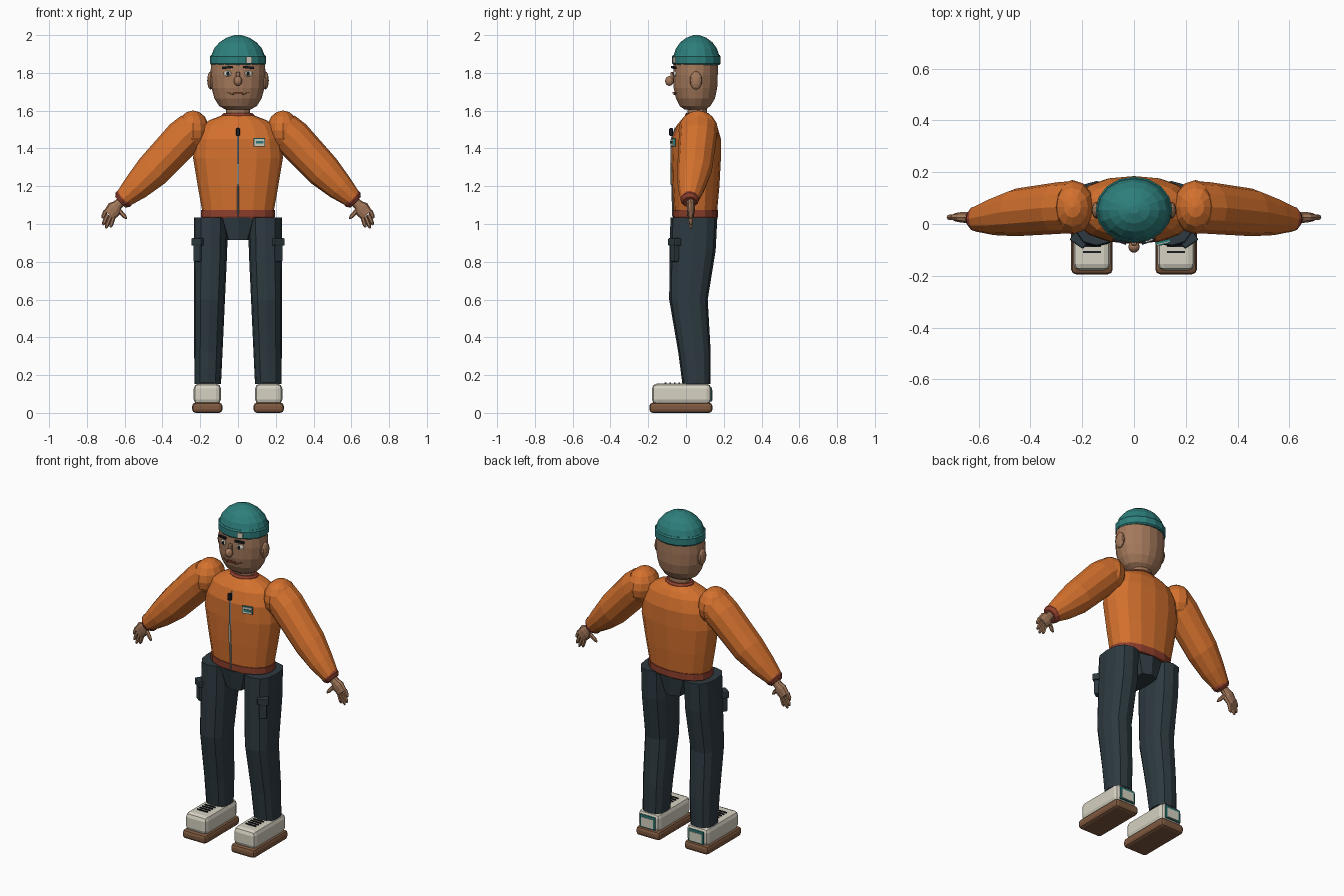
import bpy, bmesh, math
from mathutils import Vector, Matrix


def material(name, rgb):
    m = bpy.data.materials.new(name)
    m.diffuse_color = (*rgb, 1)
    return m


ORANGE = material("orange jacket", (.66, .165, .027))
RUST = material("rust trim", (.27, .05, .026))
TEAL = material("teal knit", (.026, .21, .20))
SKIN = material("skin", (.37, .19, .105))
NAVY = material("slate trousers", (.026, .042, .052))
CREAM = material("cream", (.67, .64, .54))
BROWN = material("brown sole", (.21, .10, .05))
DARK = material("near black", (.010, .012, .016))
GREY = material("grey metal", (.20, .22, .24))


def finish(bm, name, mat):
    bmesh.ops.recalc_face_normals(bm, faces=bm.faces)
    me = bpy.data.meshes.new(name)
    bm.to_mesh(me)
    bm.free()
    me.materials.append(mat)
    ob = bpy.data.objects.new(name, me)
    bpy.context.collection.objects.link(ob)
    return ob


def power(v, e):
    return math.copysign(abs(v) ** e, v)


def loft(name, rings, mat, sides=16, axis=(0, 0, 1), square=2.0):
    """Skin rings (x, y, z, ra, rb), all perpendicular to one axis."""
    t = Vector(axis).normalized()
    a = Vector((0, 1, 0)).cross(t).normalized()
    b = t.cross(a)
    bm = bmesh.new()
    loops = []
    for x, y, z, ra, rb in rings:
        loop = []
        for i in range(sides):
            w = 2 * math.pi * i / sides
            u = ra * power(math.cos(w), 2 / square)
            v = rb * power(math.sin(w), 2 / square)
            loop.append(bm.verts.new(Vector((x, y, z)) + a * u + b * v))
        loops.append(loop)
    for p, q in zip(loops, loops[1:]):
        for i in range(sides):
            j = (i + 1) % sides
            bm.faces.new((p[i], p[j], q[j], q[i]))
    bm.faces.new(loops[0])
    bm.faces.new(loops[-1])
    return finish(bm, name, mat)


def box(name, loc, size, mat, yaw=0, bevel=0, roll=0, seg=2):
    bm = bmesh.new()
    bmesh.ops.create_cube(bm, size=1)
    bmesh.ops.scale(bm, vec=size, verts=bm.verts)
    if bevel:
        bmesh.ops.bevel(bm, geom=bm.edges[:], offset=bevel, segments=seg,
                        profile=.5, affect='EDGES')
    bm.transform(Matrix.Translation(loc) @ Matrix.Rotation(yaw, 4, 'Z')
                 @ Matrix.Rotation(roll, 4, 'Y'))
    return finish(bm, name, mat)


def ball(name, loc, radii, mat, yaw=0, u=12, v=8):
    bm = bmesh.new()
    bmesh.ops.create_uvsphere(bm, u_segments=u, v_segments=v, radius=1)
    bmesh.ops.scale(bm, vec=radii, verts=bm.verts)
    bm.transform(Matrix.Translation(loc) @ Matrix.Rotation(yaw, 4, 'Z'))
    return finish(bm, name, mat)


# Jacket body, hem and collar
loft("jacket_body", [(0, .05, 1.07, .19, .115), (0, .052, 1.2, .213, .125),
                     (0, .054, 1.35, .238, .131), (0, .055, 1.45, .228, .13),
                     (0, .057, 1.52, .195, .108), (0, .06, 1.55, .15, .086),
                     (0, .06, 1.575, .085, .064)], ORANGE, 16, square=2.2)
loft("jacket_hem", [(0, .05, 1.03, .19, .115), (0, .05, 1.04, .197, .12),
                    (0, .05, 1.075, .197, .12)], RUST, square=2.2)
loft("jacket_collar", [(0, .06, 1.55, .09, .068), (0, .06, 1.578, .086, .066),
                       (0, .06, 1.588, .076, .058)], RUST)

# Zip, slider and chest badge
loft("zip", [(0, -.067, 1.04, .006, .006), (0, -.073, 1.2, .006, .005),
             (0, -.078, 1.35, .006, .005), (0, -.076, 1.45, .006, .005),
             (0, -.055, 1.51, .006, .005)], GREY, 4)
box("zip_highlight", (0, -.08, 1.265), (.01, .008, .11), CREAM)
box("zip_slider", (0, -.079, 1.487), (.02, .02, .04), DARK, bevel=.004)
for n, (w, h, d, m) in enumerate([(.062, .044, 0, TEAL), (.054, .036, .004, CREAM),
                                  (.04, .014, .008, TEAL)]):
    box(f"chest_badge_{n}", (.112 + d * .3, -.068 - d, 1.432), (w, .009, h), m, .24)

# Neck, head and nose
loft("neck", [(0, .06, 1.55, .064, .05), (0, .06, 1.64, .064, .052)], SKIN, 12)
loft("head", [(0, .048, 1.605, .065, .055), (0, .048, 1.625, .1, .083),
              (0, .05, 1.665, .125, .105), (0, .05, 1.72, .14, .117),
              (0, .05, 1.79, .146, .12), (0, .052, 1.86, .142, .118)], SKIN, 18)
ball("nose", (0, -.088, 1.757), (.022, .023, .026), SKIN)
box("nose_bridge", (0, -.07, 1.785), (.022, .025, .04), SKIN, bevel=.006)
box("mouth", (0, -.066, 1.695), (.05, .01, .009), RUST)

# Knit cap with folded band and tag
loft("cap_dome", [(0, .055, 1.86, .14, .12), (0, .055, 1.895, .14, .12),
                  (0, .055, 1.93, .126, .108), (0, .055, 1.962, .098, .085),
                  (0, .055, 1.986, .062, .053), (0, .055, 2.0, .018, .015)], TEAL)
loft("cap_band", [(0, .055, 1.843, .142, .122), (0, .055, 1.85, .148, .128),
                  (0, .055, 1.888, .148, .128), (0, .055, 1.896, .142, .122)], TEAL)
box("cap_tag", (.058, -.063, 1.868), (.03, .009, .032), CREAM, .33)

# Pelvis panel between the legs
loft("pelvis", [(0, .045, .915, .06, .105), (0, .042, 1.035, .1, .118)],
     NAVY, 8, square=3.5)

for s, tag in ((1, "left"), (-1, "right")):
    # Face features
    yaw = s * .33
    ball(f"eye_{tag}", (s * .056, -.06, 1.796), (.022, .008, .015), CREAM, yaw)
    ball(f"pupil_{tag}", (s * .053, -.067, 1.796), (.009, .004, .011), DARK, yaw, 8, 6)
    box(f"eyebrow_{tag}", (s * .056, -.066, 1.829), (.055, .012, .012), DARK,
        yaw, roll=s * .1)
    box(f"mouth_crease_{tag}", (s * .042, -.055, 1.691), (.04, .01, .005), BROWN,
        s * .35, roll=-s * .3)
    ball(f"ear_{tag}", (s * .145, .053, 1.76), (.018, .033, .048), SKIN)

    # Sleeve with shoulder cap and cuff
    d = (s * .72, 0, -.69)
    ball(f"shoulder_{tag}", (s * .238, .065, 1.495), (.086, .105, .106), ORANGE)
    loft(f"sleeve_{tag}", [(s * .235, .065, 1.505, .095, .1),
                           (s * .29, .062, 1.455, .101, .1),
                           (s * .455, .045, 1.28, .093, .092),
                           (s * .54, .03, 1.195, .073, .073),
                           (s * .607, .02, 1.133, .05, .05)], ORANGE, 12, d)
    loft(f"cuff_{tag}", [(s * .6, .02, 1.138, .053, .05),
                         (s * .611, .02, 1.128, .053, .049),
                         (s * .624, .02, 1.115, .038, .036)], RUST, 12, d)

    # Palm, four fingers and thumb
    loft(f"palm_{tag}", [(s * .615, .025, 1.122, .026, .022),
                         (s * .638, .025, 1.1, .027, .022),
                         (s * .655, .026, 1.08, .042, .022),
                         (s * .682, .026, 1.048, .036, .017)], SKIN, 10, d)
    digits = [((.70, 1.07), (.718, 1.03)), ((.69, 1.05), (.715, .995)),
              ((.675, 1.04), (.70, .977)), ((.66, 1.035), (.675, .982)),
              ((.636, 1.08), (.59, 1.028))]
    for n, ((x0, z0), (x1, z1)) in enumerate(digits):
        y1 = .01 if n == 4 else .026
        k = (s * (x1 - x0), y1 - .026, z1 - z0)
        r = .012
        loft(f"{'thumb' if n == 4 else 'finger_%d' % n}_{tag}",
             [(s * x0, .026, z0, r, r),
              (s * (x0 + .75 * (x1 - x0)), .026 + .75 * (y1 - .026),
               z0 + .75 * (z1 - z0), r * .9, r * .9),
              (s * x1, y1, z1, r * .4, r * .4)], SKIN, 6, k)

    # Trouser leg
    loft(f"trouser_leg_{tag}", [(s * .16, .055, .152, .07, .074),
                                (s * .157, .045, .32, .075, .086),
                                (s * .151, .013, .6, .082, .102),
                                (s * .145, .035, .86, .088, .122),
                                (s * .144, .042, 1.035, .088, .124)],
         NAVY, 12, square=2.5)
    # Cargo pocket and flap
    box(f"pocket_{tag}", (s * .208, -.057, .85), (.045, .04, .1), NAVY, s * .6, .007)
    box(f"pocket_flap_{tag}", (s * .21, -.06, .905), (.064, .046, .04), NAVY,
        s * .6, .006)

    # Shoe: sole, upper, heel patch, laces
    box(f"sole_{tag}", (s * .1625, -.027, .027), (.16, .334, .054), BROWN,
        bevel=.018)
    box(f"shoe_upper_{tag}", (s * .1625, -.023, .1), (.144, .314, .11), CREAM,
        bevel=.026)
    box(f"heel_patch_{tag}", (s * .1625, .134, .098), (.1, .009, .075), TEAL)
    box(f"heel_inset_{tag}", (s * .1625, .137, .094), (.078, .009, .055), CREAM)
    for n in range(4):
        box(f"lace_{n}_{tag}", (s * .1625, -.036 - .024 * n, .156),
            (.07, .009, .008), DARK)
